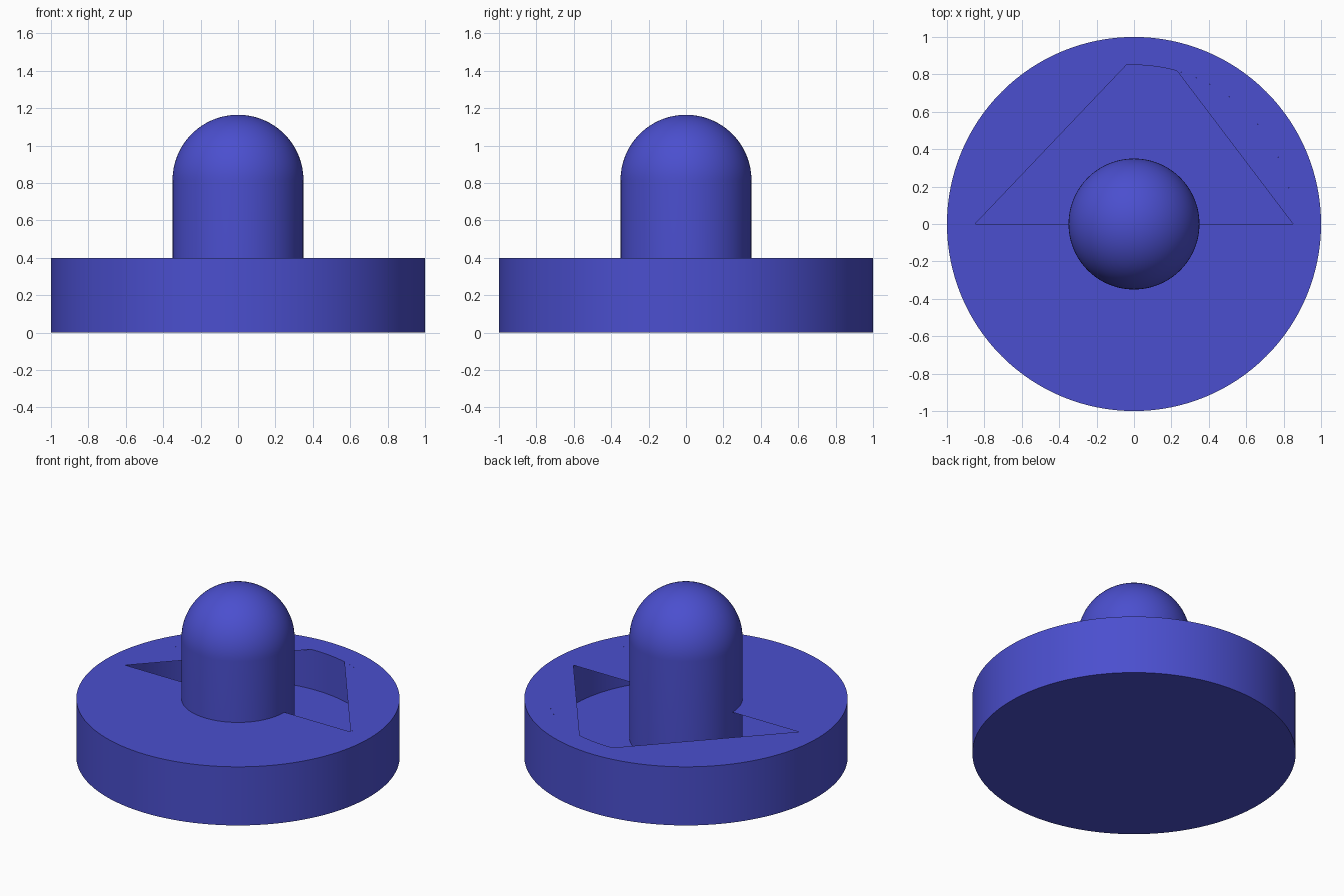
import bpy, bmesh, math

if "Cube" in bpy.data.objects:
    bpy.data.objects.remove(bpy.data.objects["Cube"])

SEG = 128
blue = bpy.data.materials.new("blue plastic")
blue.diffuse_color = (0.07, 0.078, 0.62, 1)
blue.use_nodes = True
blue.node_tree.nodes["Principled BSDF"].inputs["Base Color"].default_value = blue.diffuse_color


def finish(name, bm, smooth=True):
    mesh = bpy.data.meshes.new(name)
    bm.to_mesh(mesh)
    bm.free()
    mesh.materials.append(blue)
    obj = bpy.data.objects.new(name, mesh)
    bpy.context.collection.objects.link(obj)
    if smooth:
        bpy.ops.object.select_all(action='DESELECT')
        obj.select_set(True)
        bpy.context.view_layer.objects.active = obj
        bpy.ops.object.shade_smooth_by_angle(angle=math.radians(30))
    return obj


def lathe(name, profile):
    """Spin an (r, z) profile around z."""
    bm = bmesh.new()
    verts = [bm.verts.new((r, 0, z)) for r, z in profile]
    edges = [bm.edges.new(p) for p in zip(verts, verts[1:])]
    bmesh.ops.spin(bm, geom=verts + edges, cent=(0, 0, 0), axis=(0, 0, 1),
                   angle=2 * math.pi, steps=SEG, use_merge=True)
    bmesh.ops.remove_doubles(bm, verts=bm.verts, dist=1e-5)
    bmesh.ops.recalc_face_normals(bm, faces=bm.faces)
    return finish(name, bm)


R, TOP, FLOOR = 0.85, 0.4, 0.13

# Dished round base
lathe("base", [(0, 0), (1, 0), (1, TOP), (R, TOP), (R, FLOOR), (0, FLOOR)])

# Domed handle standing on the dish floor
K, KZ = 0.35, 0.815
dome = [(K * math.cos(a), KZ + K * math.sin(a))
        for a in (math.pi / 2 * i / 24 for i in range(24))]
lathe("handle", [(0, FLOOR), (K, FLOOR)] + dome + [(0, KZ + K)])

# Flat cover over the dish, made of three circle segments around the opening
bm = bmesh.new()
for start, end in ((0, 74.3), (92.8, 180), (180, 360)):
    n = round((end - start) / 360 * SEG)
    angles = [math.radians(start + (end - start) * i / n) for i in range(n + 1)]
    bm.faces.new([bm.verts.new((R * math.cos(a), R * math.sin(a), TOP))
                  for a in angles])
finish("dish_cover", bm, smooth=False)
